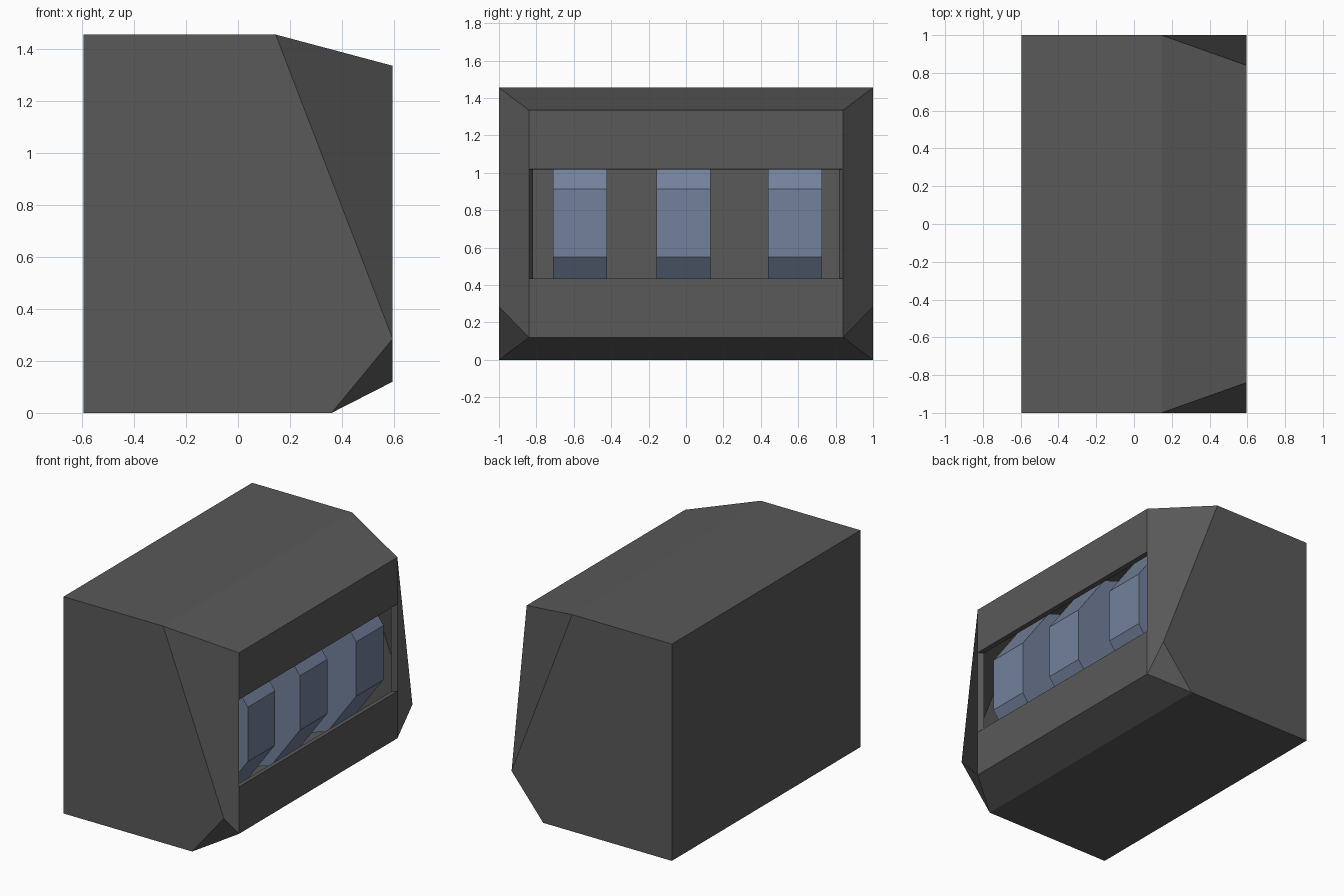
import bpy, bmesh, math

if "Cube" in bpy.data.objects:
    bpy.data.objects.remove(bpy.data.objects["Cube"])


def material(name, color):
    m = bpy.data.materials.new(name)
    m.diffuse_color = (*color, 1)
    m.use_nodes = True
    m.node_tree.nodes["Principled BSDF"].inputs["Base Color"].default_value = m.diffuse_color
    return m


DARK = material("dark_grey", (0.1, 0.1, 0.1))
BLUE = material("wheel_blue", (0.17, 0.22, 0.33))


def add_object(name, bm, mat):
    bmesh.ops.recalc_face_normals(bm, faces=bm.faces)
    mesh = bpy.data.meshes.new(name)
    bm.to_mesh(mesh)
    bm.free()
    mesh.materials.append(mat)
    ob = bpy.data.objects.new(name, mesh)
    bpy.context.collection.objects.link(ob)
    return ob


# Housing: one half's corner points as (x, half width, z), mirrored across y
X, W, F, H = 0.595, 1.0, 0.84, 1.455
points = {
    "back_low": (-X, W, 0), "back_top": (-X, W, H),
    "roof_edge": (0.145, W, H), "chin_edge": (0.36, W, 0),
    "cheek": (X, W, 0.285),
    "face_top": (X, F, 1.335), "window_top": (X, F, 1.02),
    "window_low": (X, F, 0.435), "face_low": (X, F, 0.12),
}
bm = bmesh.new()
sides = [{k: bm.verts.new((x, s * y, z)) for k, (x, y, z) in points.items()}
         for s in (-1, 1)]

# Side wall, slanted cheek bevel and lower corner triangle on both sides
for v in sides:
    for loop in (("back_low", "chin_edge", "cheek", "roof_edge", "back_top"),
                 ("roof_edge", "cheek", "face_low", "window_low", "window_top", "face_top"),
                 ("chin_edge", "face_low", "cheek")):
        bm.faces.new([v[k] for k in loop])

# Strips spanning the width; the window is left open
a, b = sides
for p, q in (("back_low", "back_top"), ("back_top", "roof_edge"),
             ("roof_edge", "face_top"), ("face_top", "window_top"),
             ("window_low", "face_low"), ("face_low", "chin_edge"),
             ("chin_edge", "back_low")):
    bm.faces.new((a[p], b[p], b[q], a[q]))
housing = add_object("housing", bm, DARK)
shell = housing.modifiers.new("wall_thickness", 'SOLIDIFY')
shell.thickness = 0.04
shell.offset = -1

# Ten-sided counter wheels, one flat facing the window
RADIUS, WIDTH = 0.59, 0.29
for i, y in enumerate((-0.567, -0.014, 0.583)):
    bm = bmesh.new()
    ring = []
    for k in range(10):
        t = math.radians(18 + 36 * k)
        ring.append(bm.verts.new((0.01 + RADIUS * math.cos(t), y - WIDTH / 2,
                                  0.732 + RADIUS * math.sin(t))))
    cap = bm.faces.new(ring)
    out = bmesh.ops.extrude_face_region(bm, geom=[cap], use_keep_orig=True)
    moved = [g for g in out["geom"] if isinstance(g, bmesh.types.BMVert)]
    bmesh.ops.translate(bm, verts=moved, vec=(0, WIDTH, 0))
    add_object(f"counter_wheel_{i + 1}", bm, BLUE)
